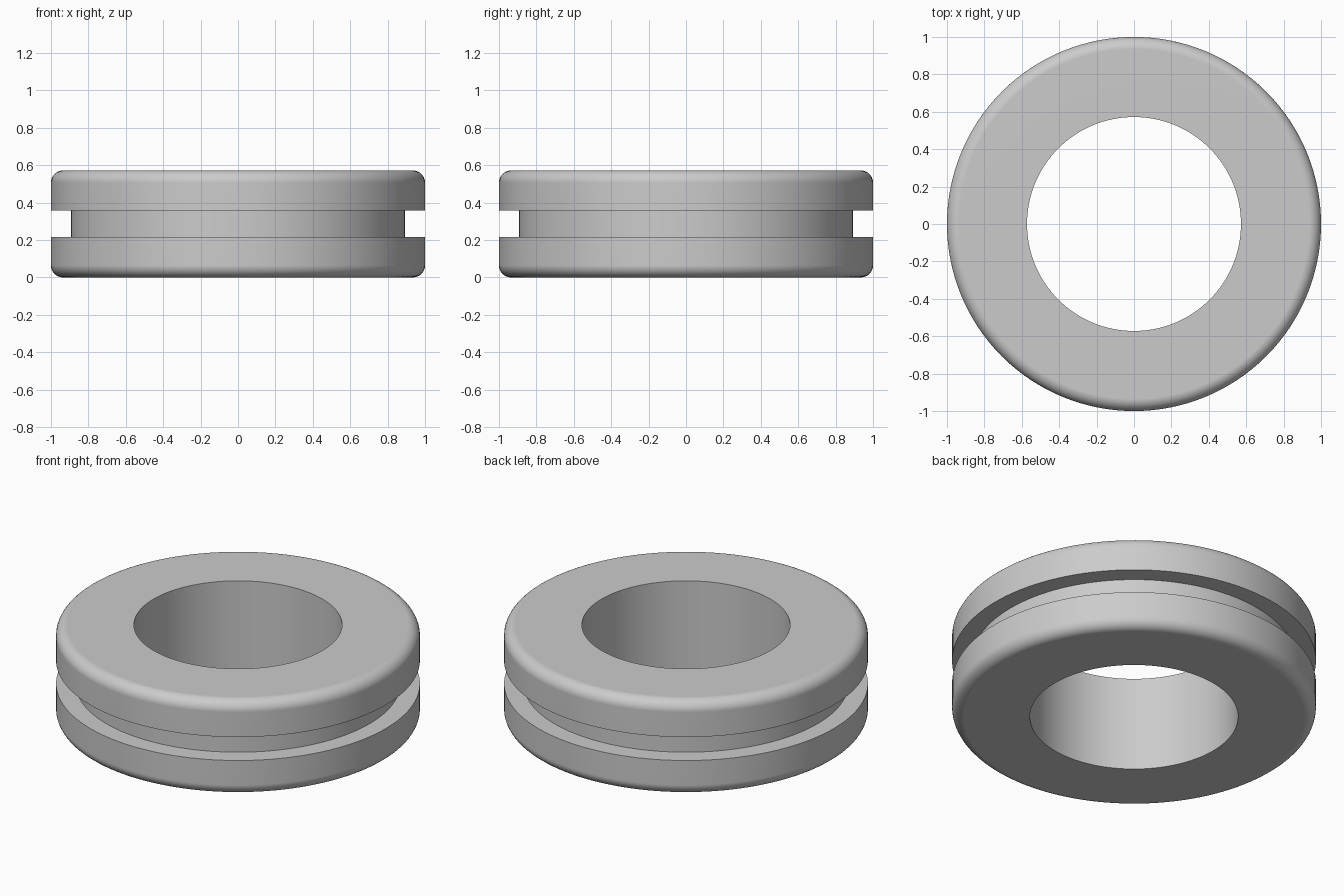
import bpy
import bmesh
from math import sin, cos, pi, radians

cube = bpy.data.objects.get("Cube")
if cube:
    bpy.data.objects.remove(cube, do_unlink=True)

OUTER, BORE, GROOVE = 1.0, 0.572, 0.892
HEIGHT, GROOVE_LOW = 0.572, 0.215
FILLET, FILLET_STEPS, SIDES = 0.065, 8, 128

# Single grey rubber material
rubber = bpy.data.materials.new("grey rubber")
rubber.use_nodes = True
colour = (0.6, 0.6, 0.6, 1)
rubber.diffuse_color = colour
rubber.node_tree.nodes["Principled BSDF"].inputs["Base Color"].default_value = colour

# Lower half of the cross-section: bore, rounded outer rim, groove
lower = [(BORE, 0)]
for i in range(FILLET_STEPS + 1):
    a = pi / 2 * i / FILLET_STEPS
    lower.append((OUTER - FILLET + FILLET * sin(a), FILLET - FILLET * cos(a)))
lower += [(OUTER, GROOVE_LOW), (GROOVE, GROOVE_LOW)]

# Upper half mirrors the lower half
profile = lower + [(r, HEIGHT - z) for r, z in reversed(lower)]

# Revolve the closed cross-section around the z axis
bm = bmesh.new()
rings = []
for s in range(SIDES):
    t = 2 * pi * s / SIDES
    rings.append([bm.verts.new((r * cos(t), r * sin(t), z)) for r, z in profile])
for s in range(SIDES):
    here, after = rings[s], rings[(s + 1) % SIDES]
    for i in range(len(profile)):
        j = (i + 1) % len(profile)
        bm.faces.new((here[i], after[i], after[j], here[j]))
bmesh.ops.recalc_face_normals(bm, faces=bm.faces[:])
mesh = bpy.data.meshes.new("grommet_ring")
bm.to_mesh(mesh)
bm.free()
mesh.materials.append(rubber)

grommet = bpy.data.objects.new("grommet_ring", mesh)
bpy.context.scene.collection.objects.link(grommet)

# Smooth round surfaces, crisp bore and groove edges, flat end faces
bpy.ops.object.select_all(action='DESELECT')
grommet.select_set(True)
bpy.context.view_layer.objects.active = grommet
bpy.ops.object.shade_smooth_by_angle(angle=radians(30))
weighted = grommet.modifiers.new("flat_ends", 'WEIGHTED_NORMAL')
weighted.keep_sharp = True
